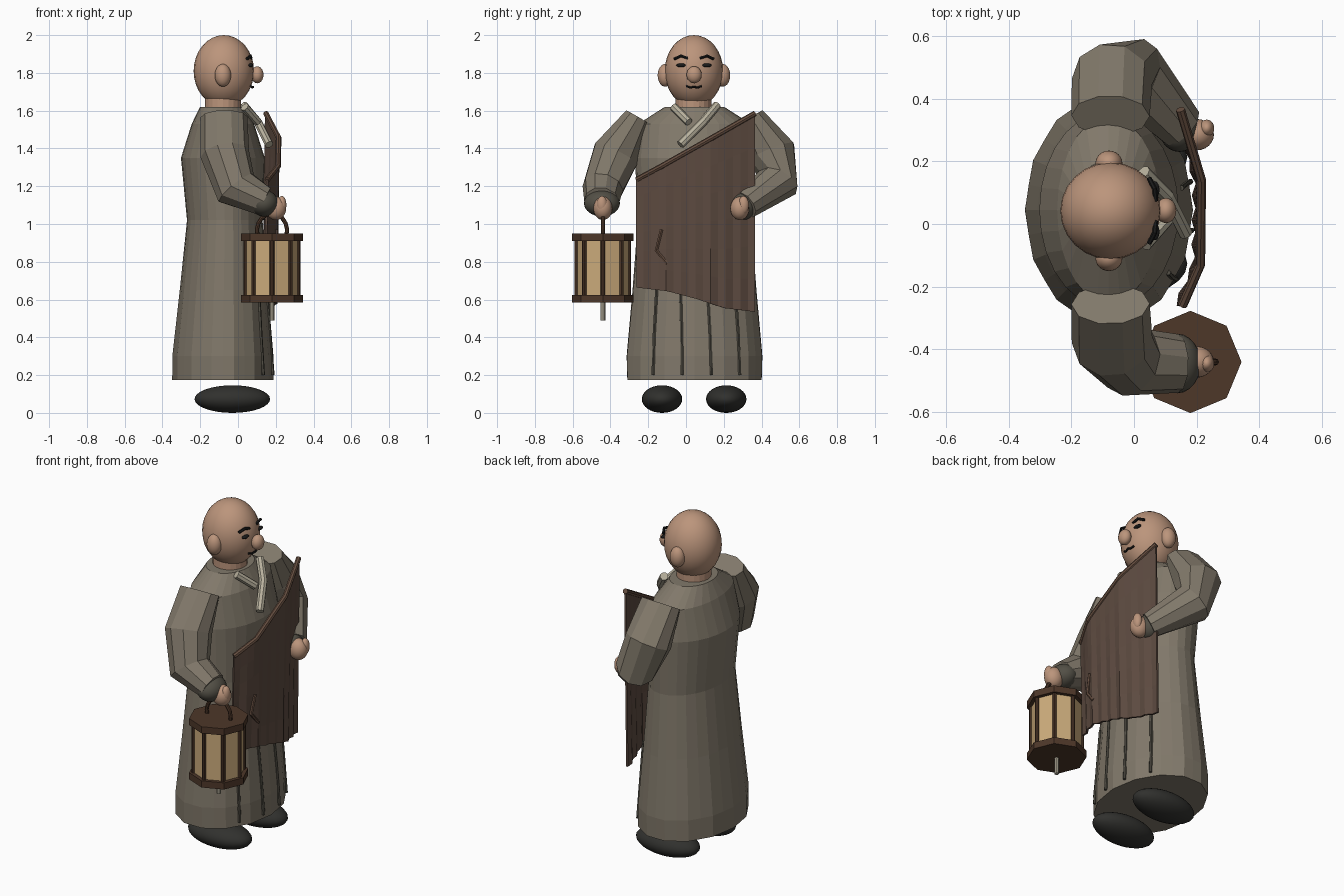
import bpy, bmesh, math
from mathutils import Vector

if "Cube" in bpy.data.objects:
    bpy.data.objects.remove(bpy.data.objects["Cube"])

CY = 0.045  # body centre line (figure looks toward +x)


def mat(name, c):
    m = bpy.data.materials.new(name)
    m.diffuse_color = (*c, 1)
    m.use_nodes = True
    m.node_tree.nodes["Principled BSDF"].inputs["Base Color"].default_value = m.diffuse_color
    return m


ROBE = mat("robe_cloth", (.22, .19, .145))
SKIN = mat("skin", (.50, .30, .20))
DARK = mat("dark", (.03, .03, .027))
CUFF = mat("cuff_cloth", (.085, .078, .06))
MANTLE = mat("mantle_cloth", (.11, .07, .052))
TRIM = mat("trim", (.13, .075, .05))
LINEN = mat("linen", (.48, .44, .34))
WOOD = mat("wood", (.075, .038, .022))
PAPER = mat("paper", (.60, .41, .20))
INK = mat("ink", (.01, .01, .01))


def add_mesh(name, bm, m, smooth=False):
    bmesh.ops.recalc_face_normals(bm, faces=bm.faces)
    me = bpy.data.meshes.new(name)
    bm.to_mesh(me)
    bm.free()
    for p in me.polygons:
        p.use_smooth = smooth
    ob = bpy.data.objects.new(name, me)
    bpy.context.collection.objects.link(ob)
    me.materials.append(m)
    return ob


def ball(name, loc, r, m):
    bm = bmesh.new()
    bmesh.ops.create_uvsphere(bm, u_segments=24, v_segments=16, radius=1)
    for v in bm.verts:
        v.co = Vector(a * b + c for a, b, c in zip(v.co, r, loc))
    return add_mesh(name, bm, m, True)


def skin_rings(name, rings, m, caps=True):
    bm = bmesh.new()
    vs = [[bm.verts.new(p) for p in ring] for ring in rings]
    n = len(vs[0])
    for a, b in zip(vs, vs[1:]):
        for i in range(n):
            j = (i + 1) % n
            bm.faces.new((a[i], a[j], b[j], b[i]))
    if caps:
        bm.faces.new(vs[0])
        bm.faces.new(vs[-1])
    return add_mesh(name, bm, m)


def tube(name, pts, radii, m, n=8):
    # sweep an elliptical section along a path
    pts = [Vector(p) for p in pts]
    if not isinstance(radii, list):
        radii = [(radii, radii)] * len(pts)
    rings, u = [], None
    for i, p in enumerate(pts):
        t = (pts[min(i + 1, len(pts) - 1)] - pts[max(i - 1, 0)]).normalized()
        if u is None:
            u = Vector((1, 0, 0)) if abs(t.x) < .8 else Vector((0, 1, 0))
        u = (u - t * u.dot(t)).normalized()
        w = t.cross(u)
        a, b = radii[i]
        rings.append([p + u * a * math.cos(k * math.tau / n) + w * b * math.sin(k * math.tau / n)
                      for k in range(n)])
    return skin_rings(name, rings, m)


def prism(name, x, y, z0, z1, r, n, m):
    rings = [[(x + r * math.cos(k * math.tau / n), y + r * math.sin(k * math.tau / n), z)
              for k in range(n)] for z in (z0, z1)]
    return skin_rings(name, rings, m)


# robe: stacked ellipses, gently fluted toward the hem (z, cx, rx, ry, flute)
PROFILE = [(.175, -.08, .265, .36, .012), (.30, -.08, .265, .363, .010), (.65, -.075, .232, .33, .006),
           (1.02, -.07, .20, .30, 0), (1.35, -.08, .222, .315, 0), (1.53, -.08, .165, .298, 0),
           (1.62, -.083, .118, .157, 0)]
N = 28
rings = []
for z, cx, rx, ry, f in PROFILE:
    ring = []
    for k in range(N):
        a, s = k * math.tau / N, 1 + f * (-1) ** k
        ring.append((cx + rx * s * math.cos(a), CY + ry * s * math.sin(a), z))
    rings.append(ring)
skin_rings("robe", rings, ROBE)

# robe fold cords at the front of the skirt
for y0, y1 in ((-.175, -.155), (-.02, -.03), (.135, .115), (.285, .26)):
    pts = []
    for z, y in ((.2, y0), (.42, (y0 * 2 + y1) / 3), (.66, y1)):
        t = min(1, (z - .2) / .46)
        rx, ry = .265 - .033 * t, .36 - .03 * t
        pts.append((-.08 + rx * math.sqrt(1 - ((y - CY) / ry) ** 2) + .004, y, z))
    tube("robe_fold", pts, .009, CUFF, 6)

# shoes
for s in (-1, 1):
    ball("shoe", (-.03, CY - .002 + s * .17, .073), (.2, .107, .073), DARK)

# sleeves, cuffs and hands
tube("lantern_sleeve", [(-.075, -.255, 1.565), (-.07, -.37, 1.37), (-.01, -.44, 1.19), (.14, -.445, 1.12)],
     [(.125, .075), (.13, .13), (.12, .11), (.08, .095)], ROBE, 10)
tube("bent_sleeve", [(-.075, .345, 1.565), (-.07, .455, 1.38), (-.01, .485, 1.22), (.15, .31, 1.10)],
     [(.125, .075), (.13, .13), (.115, .115), (.072, .08)], ROBE, 10)
ball("lantern_cuff", (.138, -.445, 1.11), (.075, .095, .07), CUFF)
ball("bent_cuff", (.145, .30, 1.095), (.065, .07, .075), CUFF)
for name, y, dy in (("lantern", -.44, -.005), ("bent", .285, .02)):
    ball(name + "_hand", (.20, y, 1.083), (.055, .05, .062), SKIN)
    ball(name + "_thumb", (.232, y + dy, 1.10), (.024, .028, .048), SKIN)

# head
prism("neck", -.08, .04, 1.56, 1.68, .095, 20, SKIN)
ball("head", (-.075, .042, 1.81), (.16, .155, .19), SKIN)
ball("nose", (.102, .043, 1.79), (.033, .04, .045), SKIN)
for s in (-1, 1):
    def fy(d):
        return .042 + s * d
    ball("ear", (-.08, fy(.152), 1.787), (.043, .04, .06), SKIN)
    ball("eye", (.067, fy(.067), 1.84), (.014, .027, .01), INK)
    tube("eyebrow", [(.069, fy(.032), 1.878), (.066, fy(.07), 1.89), (.048, fy(.104), 1.874)], .008, INK, 6)
tube("mouth", [(.069, .002, 1.73), (.075, .022, 1.722), (.080, .042, 1.726), (.075, .062, 1.722), (.069, .082, 1.73)],
     .006, INK, 6)

# crossed collar bands
tube("long_collar", [(.03, .165, 1.63), (.105, .09, 1.54), (.165, -.03, 1.42)], .023, LINEN)
tube("short_collar", [(.035, -.065, 1.62), (.105, .015, 1.54)], .023, LINEN)

# draped mantle: a thin curved sheet with slanted top and hem
TOP = [(.155, -.26, 1.235), (.212, -.13, 1.305), (.215, .14, 1.457), (.148, .365, 1.585)]


def lerp_table(tab, x):
    for (x0, v0), (x1, v1) in zip(tab, tab[1:]):
        if x <= x1:
            break
    return v0 + (v1 - v0) * (x - x0) / (x1 - x0)


bm = bmesh.new()
cols, C, R = [], 16, 6
for i in range(C + 1):
    y = -.262 + .627 * i / C
    zt = lerp_table([(p[1], p[2]) for p in TOP], y)
    xt = lerp_table([(p[1], p[0]) for p in TOP], y)
    zb = lerp_table([(-.27, .665), (-.1, .645), (.05, .605), (.2, .555), (.365, .535)], y)
    col = []
    for j in range(R + 1):
        t = j / R
        x = xt - .018 * t + .006 * t * (-1) ** i
        col.append(bm.verts.new((x, y, zt + (zb - zt) * t)))
    cols.append(col)
for a, b in zip(cols, cols[1:]):
    for j in range(R):
        bm.faces.new((a[j], b[j], b[j + 1], a[j + 1]))
mantle = add_mesh("mantle", bm, MANTLE)
sol = mantle.modifiers.new("thickness", "SOLIDIFY")
sol.thickness, sol.offset = .012, 0
tube("mantle_trim", TOP, .015, TRIM)
tube("mantle_cord", [(.205, -.13, .97), (.197, -.157, .86), (.205, -.10, .79)], .01, TRIM, 6)

# octagonal lantern
LX, LY = .18, -.44
prism("lantern_paper", LX, LY, .60, .93, .14, 8, PAPER)
prism("lantern_base", LX, LY, .585, .625, .163, 8, WOOD)
prism("lantern_top", LX, LY, .91, .95, .163, 8, WOOD)
for k in range(8):
    a = k * math.tau / 8
    prism("lantern_post", LX + .138 * math.cos(a), LY + .138 * math.sin(a), .61, .925, .012, 8, WOOD)
tube("lantern_handle", [(LX + .08 * math.cos(a), LY, .965 + .09 * math.sin(a))
                        for a in [math.pi * (k / 10 * 1.2 - .1) for k in range(11)]], .011, WOOD)
prism("lantern_spike", LX, LY, .488, .60, .013, 8, LINEN)
